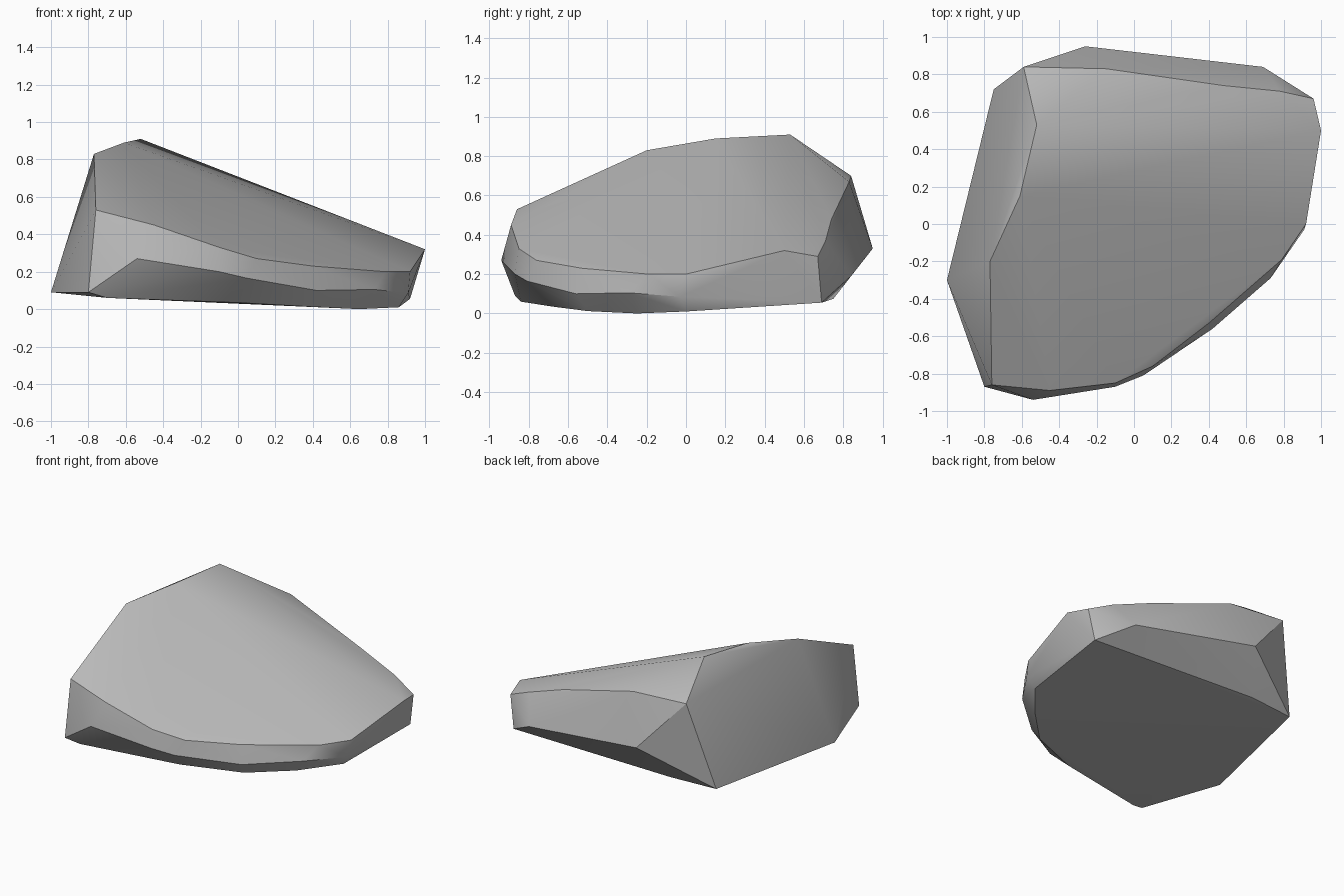
import bpy
import bmesh
import math

cube = bpy.data.objects.get("Cube")
if cube:
    bpy.data.objects.remove(cube, do_unlink=True)

# Grey stone material
stone = bpy.data.materials.new("grey stone")
stone.use_nodes = True
grey = (0.5, 0.5, 0.5, 1)
stone.diffuse_color = grey
stone.node_tree.nodes["Principled BSDF"].inputs["Base Color"].default_value = grey

# Corners of the upper slope, from the peak ridge down to the low side
crown = [(-.52, .53, .91), (-.61, .15, .89), (-.77, -.2, .83), (-.76, -.86, .53),
         (-.45, -.89, .45), (-.1, -.85, .33), (.1, -.76, .27), (.4, -.53, .23),
         (.79, -.19, .2), (.92, 0, .2), (1, .5, .32)]
# Corners of the chipped back
back = [(-.59, .84, .7), (-.15, .83, .67), (.48, .74, .48), (.78, .71, .37),
        (.96, .67, .29), (-.26, .95, .33), (.69, .84, .19)]
# Widest rim
rim = [(-1, -.3, .09), (-.8, -.87, .09), (-.54, -.94, .27), (-.1, -.87, .2),
       (.05, -.81, .165), (.42, -.56, .1), (.73, -.29, .105), (.91, -.03, .085)]
# Corners of the underside
base = [(-.75, .72, .07), (-.4, .75, .075), (.92, .69, .055), (.86, 0, .01),
        (.65, -.25, 0), (.4, -.5, .012), (0, -.68, .035), (-.7, -.84, .06)]

# Wrap the corners in a convex stone
bm = bmesh.new()
for corner in crown + back + rim + base:
    bm.verts.new(corner)
hull = bmesh.ops.convex_hull(bm, input=bm.verts)
spare = {v for v in hull["geom_interior"] + hull["geom_unused"]
         if isinstance(v, bmesh.types.BMVert)}
bmesh.ops.delete(bm, geom=list(spare), context='VERTS')
bmesh.ops.dissolve_limit(bm, angle_limit=math.radians(2), verts=bm.verts, edges=bm.edges)
bmesh.ops.recalc_face_normals(bm, faces=bm.faces)
mesh = bpy.data.meshes.new("boulder")
bm.to_mesh(mesh)
bm.free()
mesh.materials.append(stone)

boulder = bpy.data.objects.new("boulder", mesh)
bpy.context.collection.objects.link(boulder)

# Soft slopes with crisp chipped edges
bpy.ops.object.select_all(action='DESELECT')
boulder.select_set(True)
bpy.context.view_layer.objects.active = boulder
bpy.ops.object.shade_smooth_by_angle(angle=math.radians(30))
